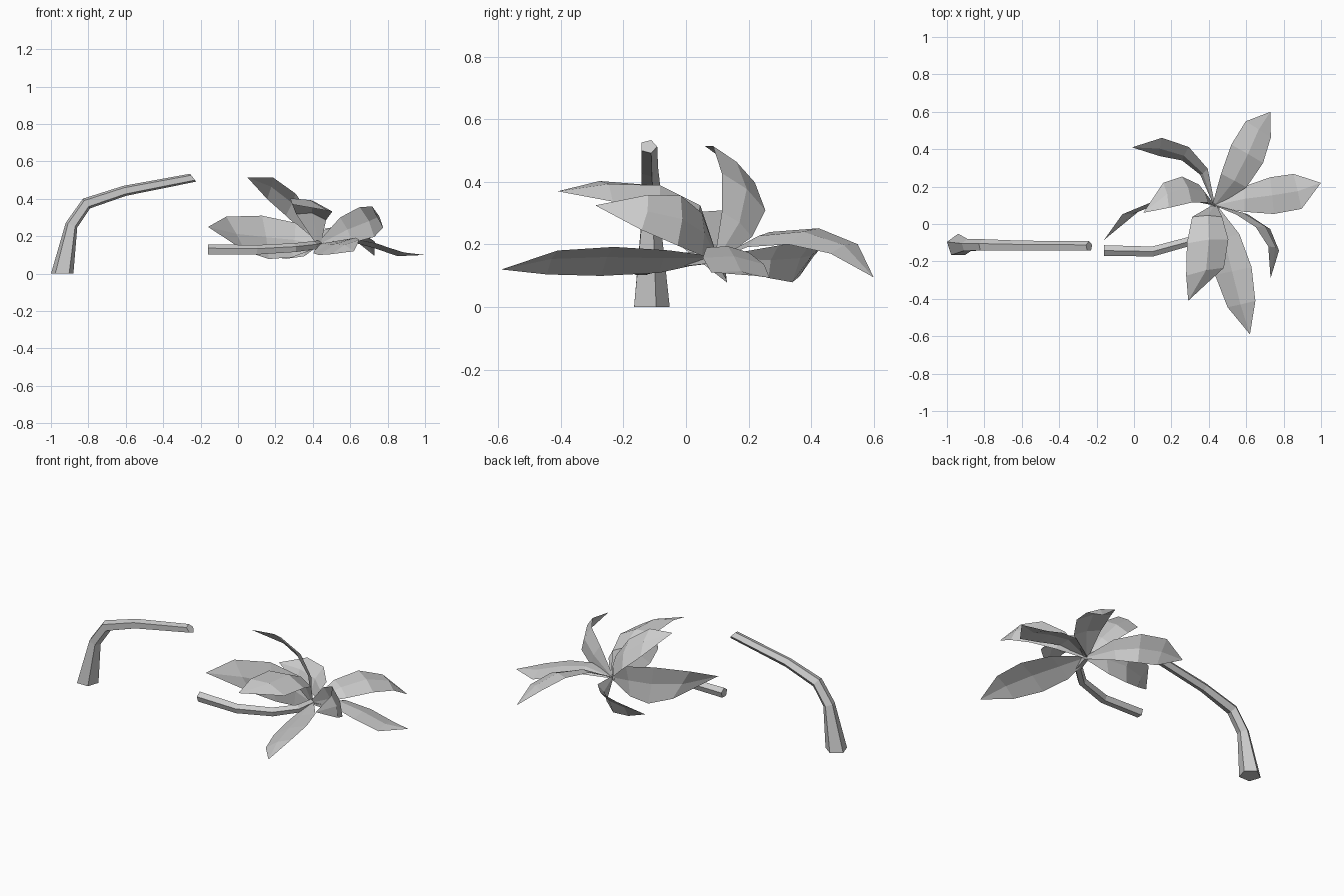
import bpy
from mathutils import Vector as V

if "Cube" in bpy.data.objects:
    bpy.data.objects.remove(bpy.data.objects["Cube"])


def make(name, verts, faces):
    me = bpy.data.meshes.new(name)
    me.from_pydata([tuple(v) for v in verts], [], faces)
    me.update()
    ob = bpy.data.objects.new(name, me)
    bpy.context.collection.objects.link(ob)
    return ob


def trunk(name, path, radii, ref, ends=(None, None)):
    """Five-sided tapering tube along a path."""
    from math import cos, sin, tau
    pts, n = [V(p) for p in path], len(path)
    verts, faces = [], []
    for i, p in enumerate(pts):
        a = (p - pts[i - 1]).normalized() if i > 0 else V()
        b = (pts[i + 1] - p).normalized() if i < n - 1 else V()
        t = (a + b).normalized()
        if i == 0 and ends[0]:
            t = V(ends[0]).normalized()
        if i == n - 1 and ends[1]:
            t = V(ends[1]).normalized()
        u = (V(ref) - t * t.dot(V(ref))).normalized()
        w = t.cross(u)
        verts += [p + radii[i] * (cos(k * tau / 5) * u + sin(k * tau / 5) * w) for k in range(5)]
    for i in range(n - 1):
        for k in range(5):
            m = (k + 1) % 5
            faces.append((i * 5 + k, i * 5 + m, i * 5 + 5 + m, i * 5 + 5 + k))
    faces += [(4, 3, 2, 1, 0), tuple(range(5 * n - 5, 5 * n))]
    make(name, verts, faces)


CROWN = V((.43, .10, .155))


def leaf(name, p1, p2, tip, h1, h2, fold=.015):
    """Creased blade: midrib through crown, p1, p2, tip; half-width vectors h1 to h2."""
    p1, p2, tip, h1, h2 = map(V, (p1, p2, tip, h1, h2))
    verts, faces = [], []
    for t, w in ((0, .12), (.25, .8), (.5, 1.03), (.75, .85)):
        a, b, c = t, t - 1 / 3, t - 2 / 3
        d = t - 1
        mid = (CROWN * (-4.5 * b * c * d) + p1 * (13.5 * a * c * d)
               + p2 * (-13.5 * a * b * d) + tip * (4.5 * a * b * c))
        half = h1.lerp(h2, t * 3 - 1 if t > .3 else 0) * w
        nor = (tip - CROWN).cross(half).normalized()
        if nor.z < 0:
            nor = -nor
        verts += [mid - half, mid + nor * fold * w, mid + half]
    verts.append(tip)
    for r in range(0, 9, 3):
        faces += [(r, r + 1, r + 4, r + 3), (r + 1, r + 2, r + 5, r + 4)]
    faces += [(9, 10, 12), (10, 11, 12)]
    make(name, verts, faces)


# Standing broken trunk
trunk("standing_trunk",
      [(-.94, -.115, 0), (-.89, -.115, .26), (-.81, -.115, .375), (-.605, -.118, .443), (-.24, -.12, .513)],
      [.063, .035, .034, .029, .028], (0, 1, 0), ((0, 0, 1), (.7, 0, .55)))

# Fallen trunk piece leading to the crown
trunk("fallen_trunk",
      [(-.16, -.142, .127), (.1, -.147, .125), (.3, -.092, .137), (.405, .0, .15), (.43, .10, .158)],
      [.03, .028, .026, .024, .02], (0, 0, 1), ((1, 0, 0), None))

# Leaves radiating from the crown
leaf("leaf_right", (.64, .14, .175), (.83, .165, .115), (1, .22, .10), (0, .085, -.01), (-.02, .105, -.01))
leaf("leaf_back_right", (.56, .28, .225), (.645, .465, .205), (.73, .60, .095), (-.085, .045, .03), (-.08, .05, .02))
leaf("leaf_back_left", (.345, .32, .145), (.19, .405, .155), (-.01, .41, .165), (.025, .02, .065), (.01, .05, .07))
leaf("leaf_upright", (.345, .175, .30), (.21, .17, .43), (.05, .06, .515), (.03, -.06, .05), (.02, -.075, .065))
leaf("leaf_left", (.25, .14, .185), (.04, .095, .205), (-.16, -.085, .25), (.01, .01, .115), (-.045, -.01, .11))
leaf("leaf_front_upper", (.39, .0, .33), (.39, -.2, .37), (.29, -.41, .37), (.10, 0, -.02), (.115, .02, -.035), .03)
leaf("leaf_front_lower", (.5, -.13, .145), (.56, -.37, .145), (.62, -.59, .12), (.1, .02, .045), (.09, .02, .045))
leaf("leaf_curled", (.62, .03, .25), (.735, -.09, .295), (.73, -.29, .325), (.04, 0, -.085), (.035, -.01, -.07))
